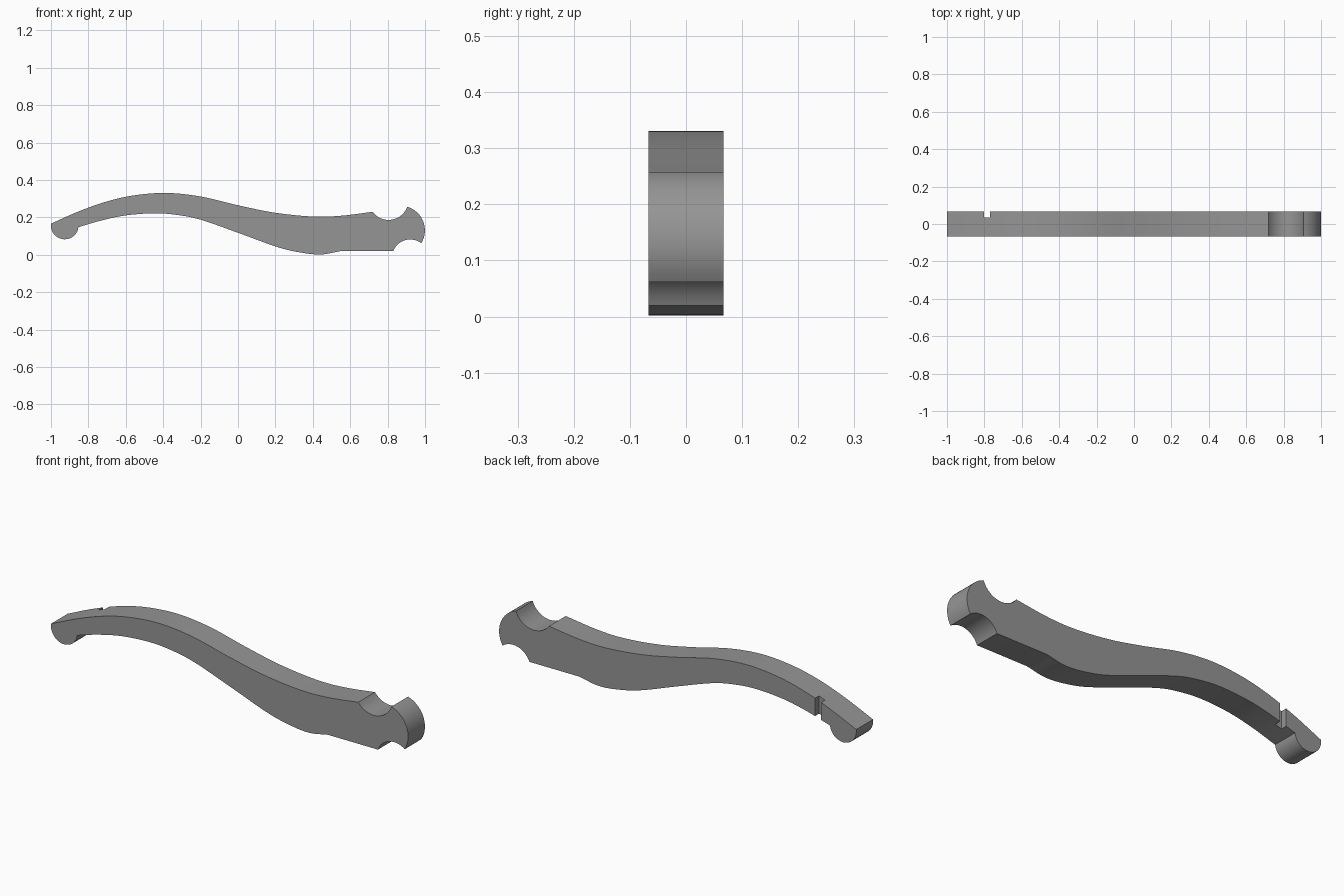
import bpy, bmesh, math
from mathutils import Vector

if "Cube" in bpy.data.objects:
    bpy.data.objects.remove(bpy.data.objects["Cube"])

HALF = 0.067  # half thickness


def smooth_path(pts, n=6):
    """Catmull-Rom curve through the points."""
    p = [Vector(q) for q in pts]
    p = [2 * p[0] - p[1]] + p + [2 * p[-1] - p[-2]]
    out = []
    for i in range(1, len(p) - 2):
        a, b, c, d = p[i - 1:i + 3]
        for k in range(n):
            t = k / n
            out.append(0.5 * (2 * b + (c - a) * t + (2 * a - 5 * b + 4 * c - d) * t * t
                              + (3 * b - a - 3 * c + d) * t ** 3))
    return out + [p[-2]]


def arc(p0, p1, p2, n=16):
    """Circular arc from p0 through p1 to p2."""
    (ax, ay), (bx, by), (cx, cy) = p0, p1, p2
    d = 2 * (ax * (by - cy) + bx * (cy - ay) + cx * (ay - by))
    a2, b2, c2 = ax * ax + ay * ay, bx * bx + by * by, cx * cx + cy * cy
    ux = (a2 * (by - cy) + b2 * (cy - ay) + c2 * (ay - by)) / d
    uy = (a2 * (cx - bx) + b2 * (ax - cx) + c2 * (bx - ax)) / d
    r = math.hypot(ax - ux, ay - uy)
    t0, t1, t2 = (math.atan2(y - uy, x - ux) for x, y in (p0, p1, p2))
    full = 2 * math.pi
    sweep = (t2 - t0) % full
    if (t1 - t0) % full > sweep:
        sweep -= full
    return [Vector((ux + r * math.cos(t0 + sweep * k / n),
                    uy + r * math.sin(t0 + sweep * k / n))) for k in range(n + 1)]


def prism(name, outline, y0, y1):
    """Extrude an x-z outline along y."""
    bm = bmesh.new()
    face = bm.faces.new([bm.verts.new((p[0], y0, p[1])) for p in outline])
    ext = bmesh.ops.extrude_face_region(bm, geom=[face])
    bmesh.ops.translate(bm, vec=(0, y1 - y0, 0),
                        verts=[v for v in ext["geom"] if isinstance(v, bmesh.types.BMVert)])
    bmesh.ops.recalc_face_normals(bm, faces=bm.faces)
    mesh = bpy.data.meshes.new(name)
    bm.to_mesh(mesh)
    bm.free()
    ob = bpy.data.objects.new(name, mesh)
    bpy.context.collection.objects.link(ob)
    return ob


# Outline pieces, clockwise from the left tip
top = smooth_path([(-1, .167), (-.85, .233), (-.7, .286), (-.55, .319), (-.38, .331), (-.2, .312),
                   (0, .265), (.2, .225), (.4, .205), (.55, .209), (.72, .23)])
upper_socket = arc((.72, .23), (.81, .187), (.905, .257))
round_end = arc((.905, .257), (.999, .14), (.98, .062))
lower_socket = arc((.98, .062), (.9, .08), (.83, .02))
belly = smooth_path([(.55, .02), (.44, .002), (.32, .015), (.2, .045), (0, .118), (-.2, .188),
                     (-.33, .214), (-.45, .222), (-.6, .211), (-.73, .184), (-.853, .148)])
hook = arc((-.853, .148), (-.928, .083), (-1, .15))

outline = []
for piece in (top, upper_socket, round_end, lower_socket, belly, hook):
    for p in piece:
        if not outline or (p - outline[-1]).length > 1e-4:
            outline.append(p)
lever = prism("lever_arm", outline, -HALF, HALF)

# Small vertical slot in the back face near the hook
cutter = prism("slot_cutter", [(-.803, 0), (-.769, 0), (-.769, .5), (-.803, .5)], .035, .1)
cutter.hide_render = True
cutter.hide_set(True)
cut = lever.modifiers.new("slot", "BOOLEAN")
cut.operation, cut.solver, cut.object = "DIFFERENCE", "EXACT", cutter

grey = bpy.data.materials.new("grey_metal")
grey.diffuse_color = (.3, .3, .3, 1)
grey.use_nodes = True
grey.node_tree.nodes["Principled BSDF"].inputs["Base Color"].default_value = grey.diffuse_color
lever.data.materials.append(grey)
bpy.context.view_layer.objects.active = lever
lever.select_set(True)
bpy.ops.object.modifier_apply(modifier=cut.name)
bpy.data.objects.remove(cutter)
bpy.ops.object.shade_smooth_by_angle(angle=math.radians(30))
